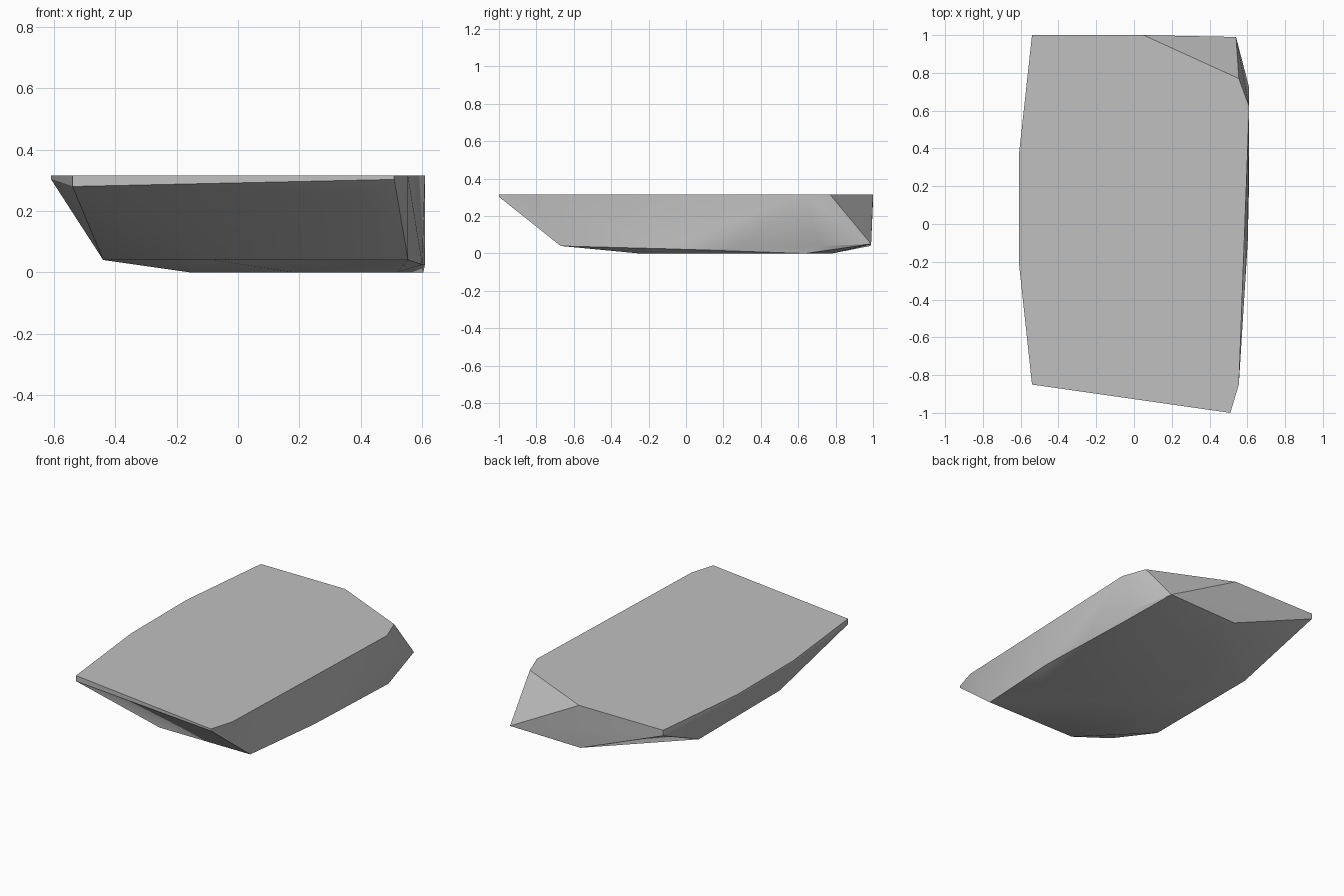
import bpy
import bmesh
import math

# Remove only the default cube
default_cube = bpy.data.objects.get("Cube")
if default_cube:
    bpy.data.objects.remove(default_cube, do_unlink=True)


def make_material(name, colour):
    material = bpy.data.materials.new(name)
    material.use_nodes = True
    material.diffuse_color = colour
    shader = next(n for n in material.node_tree.nodes if n.type == "BSDF_PRINCIPLED")
    shader.inputs["Base Color"].default_value = colour
    shader.inputs["Roughness"].default_value = 0.9
    return material


def ring(height, outline):
    """Lift a flat outline to one height."""
    return [(x, y, height) for x, y in outline]


def build_hull(name, points, material):
    """Wrap the outlines in one faceted stone and merge its flat faces."""
    bm = bmesh.new()
    for point in points:
        bm.verts.new(point)
    hull = bmesh.ops.convex_hull(bm, input=bm.verts)
    unused = {g for g in hull["geom_interior"] + hull["geom_unused"]
              if isinstance(g, bmesh.types.BMVert)}
    bmesh.ops.delete(bm, geom=list(unused), context="VERTS")
    bmesh.ops.dissolve_limit(bm, angle_limit=math.radians(1),
                             verts=bm.verts, edges=bm.edges)
    bmesh.ops.recalc_face_normals(bm, faces=bm.faces)
    mesh = bpy.data.meshes.new(name)
    bm.to_mesh(mesh)
    bm.free()
    mesh.materials.append(material)
    stone = bpy.data.objects.new(name, mesh)
    bpy.context.collection.objects.link(stone)
    return stone


# Flat top face
top = ring(0.315, [(-0.54, 1), (-0.61, 0.36), (-0.61, -0.2), (-0.54, -0.85),
                   (0.51, -1), (0.555, -0.85), (0.61, 0.62), (0.555, 0.77),
                   (0.05, 1)])

# Thin upright rim under the top, deeper at the left corners
rim = ring(0.28, [(-0.54, 1), (-0.54, -0.85)])
rim += ring(0.303, [(-0.61, 0.36), (-0.61, -0.2), (0.51, -1)])

# Lower edge of the sloping sides
lower_edge = ring(0.04, [(-0.44, 0.5), (-0.44, -0.31), (-0.08, -0.67),
                         (0.555, -0.67), (0.61, 0.72), (0.05, 0.985)])
lower_edge += ring(0.05, [(0.54, 0.99)])
lower_edge += ring(0.025, [(0.602, -0.1), (0.61, 0.25)])

# Shallow underside
underside = ring(0, [(-0.16, 0.3), (-0.16, 0), (0.18, -0.25), (0.52, -0.25),
                     (0.605, 0.64), (0.4, 0.78), (0.05, 0.75)])

grey = make_material("stone_grey", (0.53, 0.53, 0.53, 1))
slab = build_hull("stone_slab", top + rim + lower_edge + underside, grey)

# Blend the shallow facets and keep the hard edges
bpy.ops.object.select_all(action="DESELECT")
slab.select_set(True)
bpy.context.view_layer.objects.active = slab
bpy.ops.object.shade_smooth_by_angle(angle=math.radians(30))
